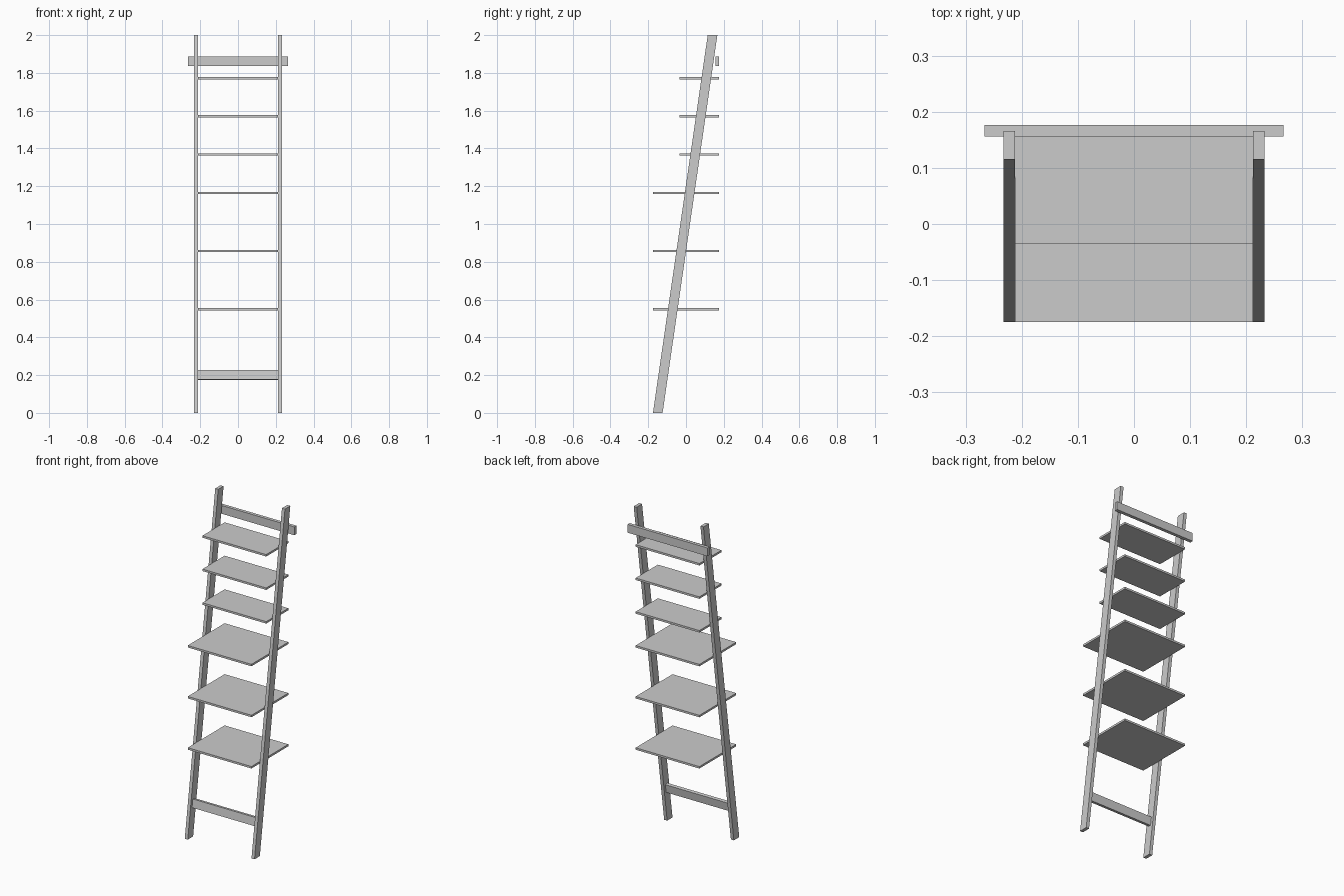
import bpy, bmesh, math

if "Cube" in bpy.data.objects:
    bpy.data.objects.remove(bpy.data.objects["Cube"])

# Overall lean of the ladder
SLOPE = 0.29 / 2.0
RAIL_FRONT = -0.175
RAIL_DEPTH = 0.051
INNER_X = 0.2125


def prism(name, profile, x0, x1):
    """Extrude a (y, z) side profile from x0 to x1."""
    bm = bmesh.new()
    face = bm.faces.new([bm.verts.new((x0, y, z)) for y, z in profile])
    new = bmesh.ops.extrude_face_region(bm, geom=[face])["geom"]
    verts = [g for g in new if isinstance(g, bmesh.types.BMVert)]
    bmesh.ops.translate(bm, verts=verts, vec=(x1 - x0, 0, 0))
    bmesh.ops.recalc_face_normals(bm, faces=bm.faces)
    mesh = bpy.data.meshes.new(name)
    bm.to_mesh(mesh)
    bm.free()
    obj = bpy.data.objects.new(name, mesh)
    bpy.context.collection.objects.link(obj)
    return obj


def rect(y0, y1, z0, z1):
    return [(y0, z0), (y1, z0), (y1, z1), (y0, z1)]


# Leaning side rails, cut level at floor and top
top = RAIL_FRONT + SLOPE * 2
rail = [(RAIL_FRONT, 0), (RAIL_FRONT + RAIL_DEPTH, 0), (top + RAIL_DEPTH, 2), (top, 2)]
prism("left_rail", rail, -INNER_X - 0.02, -INNER_X)
prism("right_rail", rail, INNER_X, INNER_X + 0.02)

# Shelves: three deep below, three shallow above
shelves = [(0.548, -0.175), (0.857, -0.175), (1.164, -0.175),
           (1.368, -0.035), (1.571, -0.035), (1.772, -0.035)]
for i, (z, front) in enumerate(shelves, 1):
    prism(f"shelf_{i}", rect(front, 0.176, z - 0.006, z + 0.006), -INNER_X, INNER_X)

# Wall bar behind the top of the rails
prism("wall_bar", rect(0.156, 0.176, 1.836, 1.886), -0.266, 0.266)

# Lower stretcher, tilted with the rails
a = math.atan(SLOPE)
cy, cz = RAIL_FRONT + RAIL_DEPTH / 2 + SLOPE * 0.2, 0.2
tilted = [(cy + y * math.cos(a) + z * math.sin(a), cz - y * math.sin(a) + z * math.cos(a))
          for y, z in rect(-0.01, 0.01, -0.025, 0.025)]
prism("lower_stretcher", tilted, -INNER_X, INNER_X)
